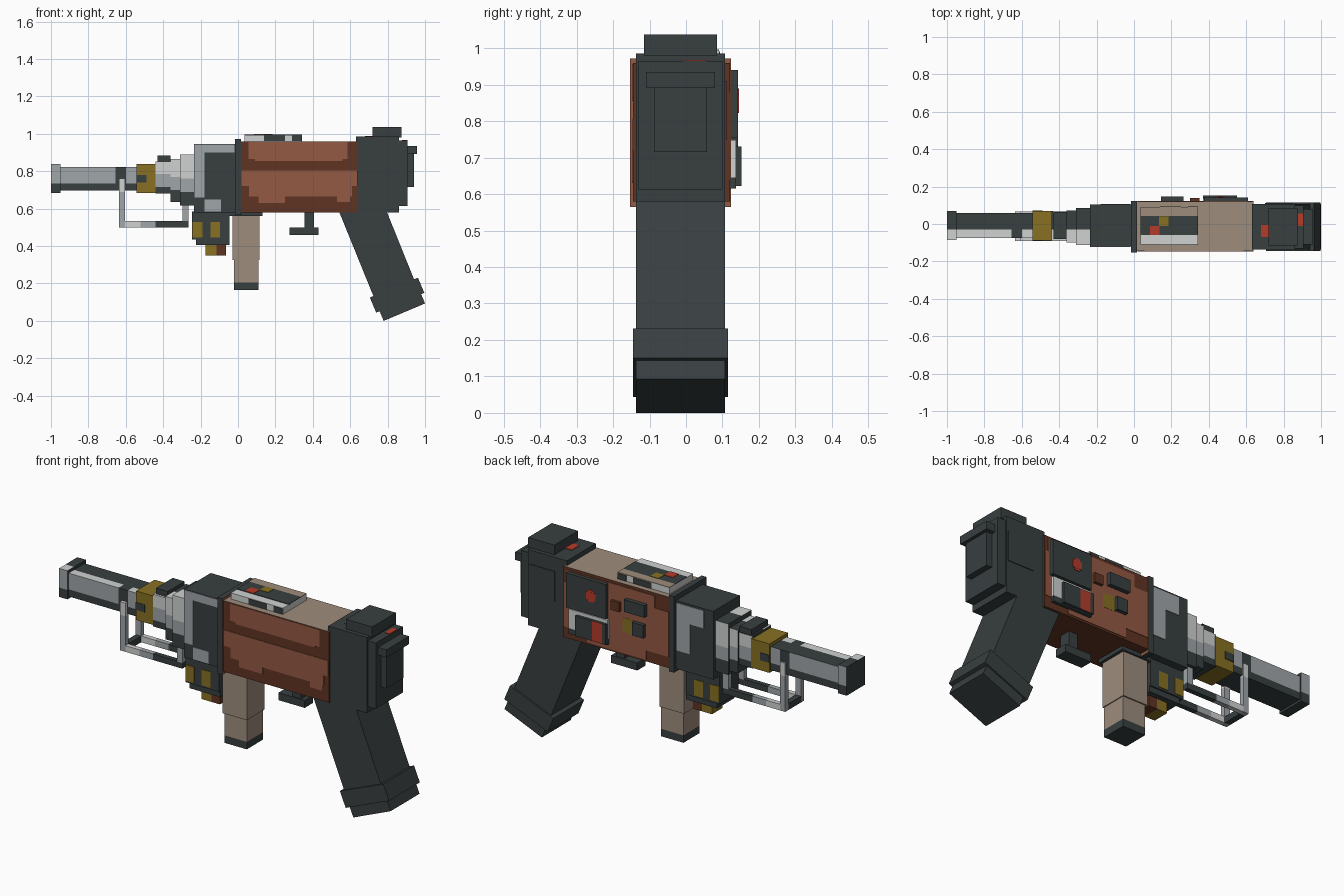
import bpy, bmesh
from mathutils import Vector

old = bpy.data.objects.get("Cube")
if old:
    bpy.data.objects.remove(old, do_unlink=True)


def lin(c):
    c /= 255
    return c / 12.92 if c <= 0.04045 else ((c + 0.055) / 1.055) ** 2.4


COLOURS = {
    "dark": (56, 63, 64), "mid": (160, 166, 170), "light": (208, 209, 209),
    "brown": (148, 90, 68), "dark_brown": (96, 52, 34), "tan": (158, 141, 125),
    "yellow": (136, 112, 34), "red": (180, 60, 42),
}
NAMES = list(COLOURS)
MATS = []
for key, rgb in COLOURS.items():
    m = bpy.data.materials.new(key.replace("_", " "))
    col = [lin(v) for v in rgb] + [1]
    m.use_nodes = True
    m.diffuse_color = col
    bsdf = m.node_tree.nodes["Principled BSDF"]
    bsdf.inputs["Base Color"].default_value = col
    bsdf.inputs["Roughness"].default_value = 0.8
    MATS.append(m)


def finish(name, bm, rule):
    """Colour each face by a colour name or by a rule of centre and normal."""
    bm.normal_update()
    bmesh.ops.recalc_face_normals(bm, faces=bm.faces)
    used = []
    for f in bm.faces:
        key = rule if isinstance(rule, str) else rule(f.calc_center_median(), f.normal)
        if key not in used:
            used.append(key)
        f.material_index = used.index(key)
    me = bpy.data.meshes.new(name)
    bm.to_mesh(me)
    bm.free()
    for key in used:
        me.materials.append(MATS[NAMES.index(key)])
    ob = bpy.data.objects.new(name, me)
    bpy.context.collection.objects.link(ob)
    return ob


def box(name, x, y, z, rule="dark", cuts=()):
    """Box from ranges; cuts are (axis, value) planes that split its faces."""
    bm = bmesh.new()
    bmesh.ops.create_cube(bm, size=1)
    for v in bm.verts:
        v.co = Vector([(r[0] + r[1]) / 2 + (r[1] - r[0]) * c for r, c in zip((x, y, z), v.co)])
    for axis, val in cuts:
        n = Vector((0, 0, 0))
        n[axis] = 1
        bmesh.ops.bisect_plane(bm, geom=bm.verts[:] + bm.edges[:] + bm.faces[:],
                               plane_co=n * val, plane_no=n)
    return finish(name, bm, rule)


def plate(name, axis, at, a, b, colour):
    """Thin painted plate on a surface that is square to the axis."""
    r = [a, b]
    r.insert(axis, (at - 0.003, at + 0.003))
    return box(name, *r, colour)


def slab(name, pts, y, colour="dark"):
    """Side profile (x, z) extruded across y."""
    bm = bmesh.new()
    face = bm.faces.new([bm.verts.new((px, y[0], pz)) for px, pz in pts])
    ext = bmesh.ops.extrude_face_region(bm, geom=[face])["geom"]
    bmesh.ops.translate(bm, vec=(0, y[1] - y[0], 0),
                        verts=[e for e in ext if isinstance(e, bmesh.types.BMVert)])
    return finish(name, bm, colour)


# Receiver body, with tan top and patched brown sides
BY = (-0.145, 0.12)
box("receiver", (0.01, 0.64), BY, (0.58, 0.96),
    lambda c, n: "tan" if n.z > 0.5 else "dark_brown")
for i, (a, b) in enumerate([((0.055, 0.585), (0.865, 0.957)), ((0.09, 0.56), (0.855, 0.87)),
                            ((0.018, 0.638), (0.72, 0.805)), ((0.06, 0.61), (0.665, 0.725)),
                            ((0.11, 0.25), (0.63, 0.67)), ((0.53, 0.60), (0.635, 0.67))]):
    plate(f"side_patch_{i}", 1, BY[0], a, b, "brown")
for i, (a, b) in enumerate([((0.018, 0.638), (0.64, 0.88)), ((0.1, 0.62), (0.875, 0.945)),
                            ((0.15, 0.5), (0.59, 0.645))]):
    plate(f"back_patch_{i}", 1, BY[1], a, b, "brown")
box("front_flange", (-0.015, 0.015), (-0.153, 0.123), (0.565, 0.972),
    lambda c, n: "brown" if n.x > 0.5 else "dark")

# Top plate
box("top_plate", (0.035, 0.343), (-0.11, 0.09), (0.955, 0.993), "light")
plate("top_plate_dark", 2, 0.993, (0.035, 0.343), (-0.06, 0.042), "dark")
plate("top_plate_tan", 2, 0.993, (0.035, 0.343), (0.042, 0.09), "tan")
plate("top_yellow_mark", 2, 0.995, (0.135, 0.185), (-0.01, 0.04), "yellow")
plate("top_red_mark", 2, 0.995, (0.085, 0.135), (-0.06, -0.01), "red")
for i, yy in enumerate((-0.11, 0.09)):
    plate(f"top_edge_dark_a_{i}", 1, yy, (0.14, 0.25), (0.961, 0.991), "dark")
    plate(f"top_edge_dark_b_{i}", 1, yy, (0.29, 0.341), (0.961, 0.991), "dark")

# Controls on the back side
box("upper_control_panel", (0.375, 0.61), (0.11, 0.143), (0.755, 0.94))
plate("control_light", 1, 0.143, (0.435, 0.49), (0.835, 0.875), "red")
plate("control_light_core", 1, 0.1425, (0.447, 0.478), (0.823, 0.887), "red")
box("lower_control_frame", (0.37, 0.60), (0.11, 0.137), (0.615, 0.748),
    lambda c, n: "light" if c.z > 0.645 else "dark", [(2, 0.645)])
box("lower_control_plate", (0.37, 0.55), (0.13, 0.152), (0.622, 0.73),
    lambda c, n: "red" if 0.39 < c.x < 0.45 and n.y > 0.5 else "dark", [(0, 0.39), (0, 0.45)])
box("small_button", (0.30, 0.35), (0.11, 0.138), (0.81, 0.86), "dark_brown")
box("long_button", (0.145, 0.265), (0.11, 0.146), (0.825, 0.89))
plate("yellow_mark", 1, 0.121, (0.22, 0.29), (0.705, 0.78), "yellow")
box("short_button", (0.155, 0.22), (0.11, 0.143), (0.71, 0.78))

# Rear block
RY = (-0.137, 0.107)
box("rear_block", (0.63, 0.86), RY, (0.58, 0.985))
box("rear_step", (0.85, 0.907), (-0.13, 0.1), (0.613, 0.965))
box("rear_plate", (0.90, 0.94), (-0.088, 0.058), (0.715, 0.9))
box("rear_ledge", (0.90, 0.957), (-0.11, 0.08), (0.893, 0.935))
box("rear_sight", (0.72, 0.875), (-0.115, 0.085), (0.98, 1.037))
plate("rear_side_plate", 1, 0.108, (0.70, 0.85), (0.75, 0.91), "dark")
plate("red_mark_front", 2, 0.985, (0.68, 0.72), (-0.07, -0.005), "red")
plate("red_mark_rear", 2, 0.965, (0.877, 0.905), (-0.01, 0.055), "red")

# Slanted grip
slab("grip", [(0.54, 0.585), (0.795, 0.585), (0.942, 0.22), (0.725, 0.13)], RY)
slab("grip_base", [(0.705, 0.125), (0.962, 0.231), (0.996, 0.15), (0.739, 0.044)], (-0.145, 0.115))
slab("grip_foot", [(0.757, 0.052), (0.979, 0.143), (1.0, 0.093), (0.779, 0.0)], RY)

# Trigger
box("trigger_stem", (0.355, 0.405), (-0.045, 0.015), (0.49, 0.585))
box("trigger_foot", (0.275, 0.43), (-0.05, 0.02), (0.46, 0.5))

# Magazine
box("magazine_collar", (-0.045, 0.13), (-0.10, 0.07), (0.56, 0.585))
box("magazine_upper", (-0.03, 0.115), (-0.09, 0.06), (0.325, 0.565), "tan")
box("magazine_lower", (-0.022, 0.11), (-0.083, 0.053), (0.205, 0.33), "tan")
box("magazine_base", (-0.022, 0.11), (-0.083, 0.053), (0.165, 0.205))

# Under-barrel unit
UY = (-0.095, 0.065)
box("under_unit", (-0.245, -0.045), UY, (0.435, 0.585))
box("under_unit_lower", (-0.225, -0.045), (-0.088, 0.058), (0.405, 0.44))
box("under_unit_foot", (-0.175, -0.065), (-0.06, 0.03), (0.35, 0.41),
    lambda c, n: "yellow" if c.x < -0.115 else "dark_brown", [(0, -0.115)])
for side, yy in zip(("front", "back"), UY):
    for i, xx in enumerate((-0.243, -0.147)):
        plate(f"under_yellow_{side}_{i}", 1, yy, (xx, xx + 0.052), (0.445, 0.53), "yellow")

# Front housing with pale patches
HY = (-0.12, 0.105)
box("front_housing", (-0.235, -0.01), HY, (0.58, 0.945))
plate("housing_light", 1, HY[0], (-0.235, -0.02), (0.9, 0.943), "mid")
plate("housing_mid", 1, HY[0], (-0.235, -0.18), (0.66, 0.9), "mid")
plate("housing_low", 1, HY[0], (-0.18, -0.09), (0.585, 0.65), "mid")
plate("housing_back_a", 1, HY[1], (-0.10, -0.02), (0.68, 0.935), "mid")
plate("housing_back_b", 1, HY[1], (-0.18, -0.10), (0.84, 0.935), "mid")


# Stepped barrel: pale upper sides, dark below, dark top towards the back
def camo(split, dark_x=(9, 9)):
    def rule(c, n):
        if abs(n.x) > 0.5 or n.z < -0.5 or dark_x[0] < c.x < dark_x[1]:
            return "dark"
        if n.z > 0.5:
            return "dark" if c.y > -0.03 else "light"
        if c.z < split:
            return "dark"
        return "mid" if c.z < split + 0.07 else "light"
    return rule


for name, x, y, z, split in [
        ("barrel_step_1", (-0.31, -0.23), (-0.112, 0.085), (0.617, 0.89), 0.69),
        ("barrel_step_2", (-0.36, -0.30), (-0.1, 0.073), (0.635, 0.865), 0.70),
        ("barrel_step_3", (-0.44, -0.355), (-0.092, 0.066), (0.68, 0.852), 0.715),
        ("barrel", (-0.97, -0.53), (-0.075, 0.06), (0.697, 0.822), 0.735),
        ("muzzle", (-1.0, -0.95), (-0.085, 0.07), (0.685, 0.838), 0.735)]:
    cuts = [(2, split), (2, split + (0.07 if "step" in name else 0.03)), (1, -0.03)]
    band = (9, 9)
    if name == "barrel":
        band = (-0.655, -0.60)
        cuts += [(0, v) for v in band]
    box(name, x, y, z, camo(split - 0.0001, band), cuts)
box("front_sight", (-0.43, -0.36), (-0.08, 0.062), (0.845, 0.883))
box("yellow_ring", (-0.543, -0.433), (-0.087, 0.07), (0.685, 0.84), "yellow")
for side, yy in zip(("front", "back"), (-0.087, 0.07)):
    plate(f"ring_mark_{side}", 1, yy, (-0.543, -0.49), (0.74, 0.78), "dark")

# Twin hand rails under the barrel
for side, y in (("front", (-0.092, -0.066)), ("back", (0.042, 0.068))):
    box(f"rail_front_post_{side}", (-0.635, -0.603), y, (0.5, 0.76),
        lambda c, n: "light" if c.z > 0.69 else "mid", [(2, 0.69)])
    box(f"rail_bar_{side}", (-0.605, -0.265), y, (0.5, 0.533),
        lambda c, n: "light" if c.x < -0.52 else "mid" if c.x < -0.44 else "dark",
        [(0, -0.52), (0, -0.44)])
    box(f"rail_rear_post_{side}", (-0.298, -0.265), y, (0.53, 0.64), "mid")
box("rail_cross_bar", (-0.635, -0.603), (-0.07, 0.046), (0.5, 0.533), "dark")
